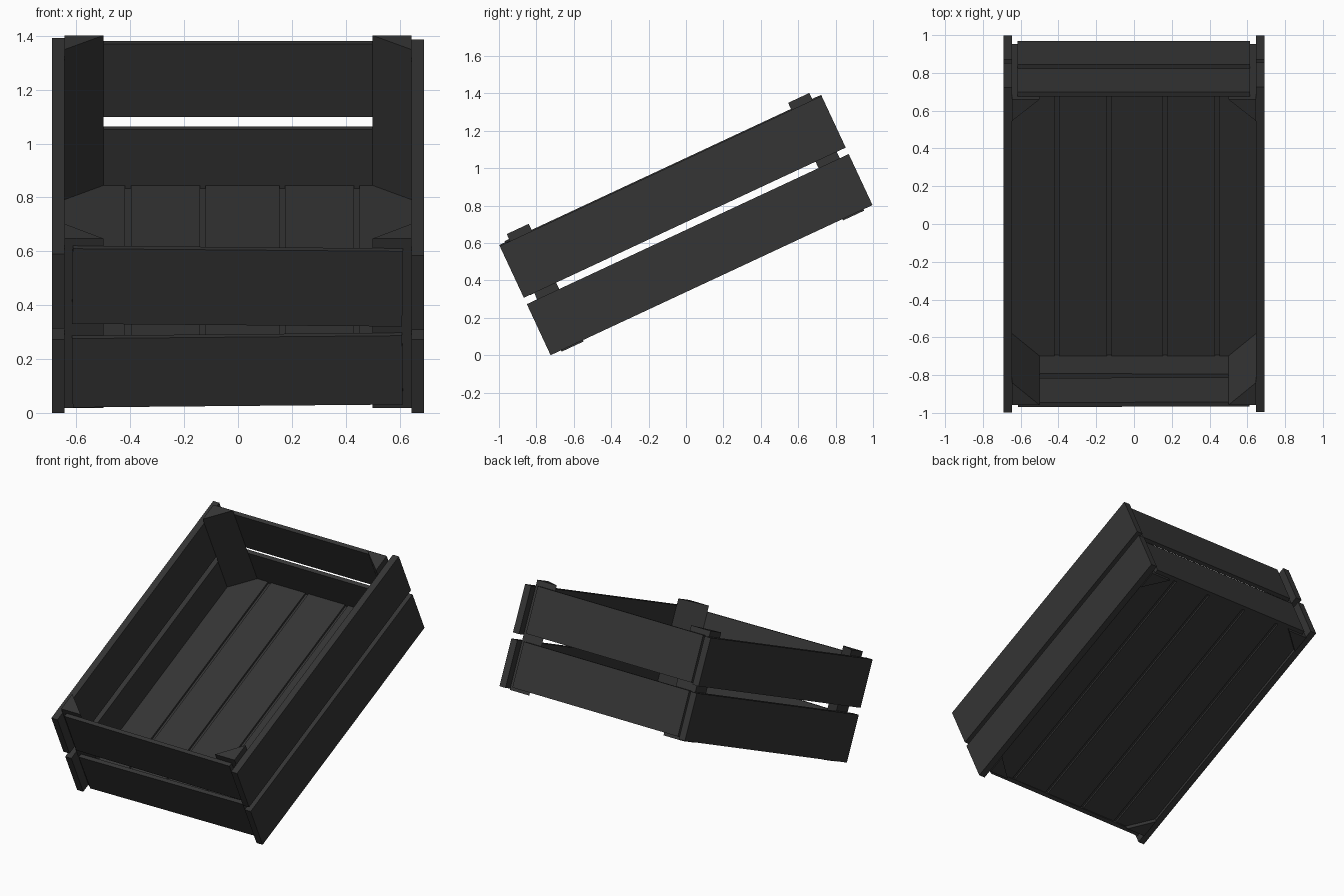
import bpy, bmesh
from math import radians
from mathutils import Matrix, Vector

if "Cube" in bpy.data.objects:
    bpy.data.objects.remove(bpy.data.objects["Cube"])

# Crate is modelled square to its own axes, then pitched back about x
TILT = Matrix.Rotation(radians(25), 4, 'X')
mat = bpy.data.materials.new("dark_wood")
mat.diffuse_color = (0.035, 0.035, 0.035, 1)
mat.use_nodes = True
mat.node_tree.nodes["Principled BSDF"].inputs["Base Color"].default_value = mat.diffuse_color


def finish(name, bm):
    bmesh.ops.recalc_face_normals(bm, faces=bm.faces)
    me = bpy.data.meshes.new(name)
    bm.to_mesh(me)
    bm.free()
    me.materials.append(mat)
    ob = bpy.data.objects.new(name, me)
    ob.matrix_world = TILT
    bpy.context.collection.objects.link(ob)
    return ob


def board(name, x, y, z, roll=0.0):
    """Box from (min, max) ranges, optionally rolled about its y axis."""
    c = Vector([(r[0] + r[1]) / 2 for r in (x, y, z)])
    s = [r[1] - r[0] for r in (x, y, z)]
    m = Matrix.Translation(c) @ Matrix.Rotation(roll, 4, 'Y') @ Matrix.Diagonal((*s, 1))
    bm = bmesh.new()
    bmesh.ops.create_cube(bm, size=1, matrix=m)
    return finish(name, bm)


def corner_post(name, side, y_end, y_in):
    """Triangular prism filling a corner of the crate."""
    bm = bmesh.new()
    pts = [(0.645 * side, y_end), (0.645 * side, y_in), (0.5 * side, y_end)]
    f = bm.faces.new([bm.verts.new((px, py, 0.298)) for px, py in pts])
    ext = bmesh.ops.extrude_face_region(bm, geom=[f])
    verts = [v for v in ext["geom"] if isinstance(v, bmesh.types.BMVert)]
    bmesh.ops.translate(bm, verts=verts, vec=(0, 0, 0.694))
    return finish(name, bm)


Y0, Y1 = -0.595, 1.19   # inner faces of the end boards

# Long side boards and corner posts
for side, label in ((-1, "left"), (1, "right")):
    x = sorted((0.645 * side, 0.69 * side))
    drop = 0.006 if side > 0 else 0
    board(f"{label}_lower_side_board", x, (-0.656, 1.243), (0.306, 0.607))
    board(f"{label}_upper_side_board", x, (-0.656, 1.243), (0.651 - drop, 0.956 - drop))
    corner_post(f"{label}_front_post", side, Y0, -0.465)
    corner_post(f"{label}_back_post", side, Y1, 1.065)

# End boards, the front pair nailed on slightly crooked
board("front_upper_board", (-0.615, 0.611), (Y0 - 0.026, Y0), (0.649, 0.957), 0.009)
board("front_lower_board", (-0.615, 0.611), (Y0 - 0.026, Y0), (0.318, 0.600), -0.010)
board("back_upper_board", (-0.617, 0.615), (Y1, Y1 + 0.026), (0.658, 0.957))
board("back_lower_board", (-0.617, 0.615), (Y1, Y1 + 0.026), (0.318, 0.607))

# Floor planks, with a thin core closing the grooves between them
edges = [(-0.645, -0.42), (-0.398, -0.142), (-0.12, 0.154), (0.175, 0.43), (0.452, 0.645)]
for i, x in enumerate(edges):
    board(f"floor_plank_{i + 1}", x, (Y0, Y1), (0.325, 0.377))
for i in range(len(edges) - 1):
    board(f"floor_groove_{i + 1}", (edges[i][1], edges[i + 1][0]), (Y0, Y1), (0.338, 0.364))
